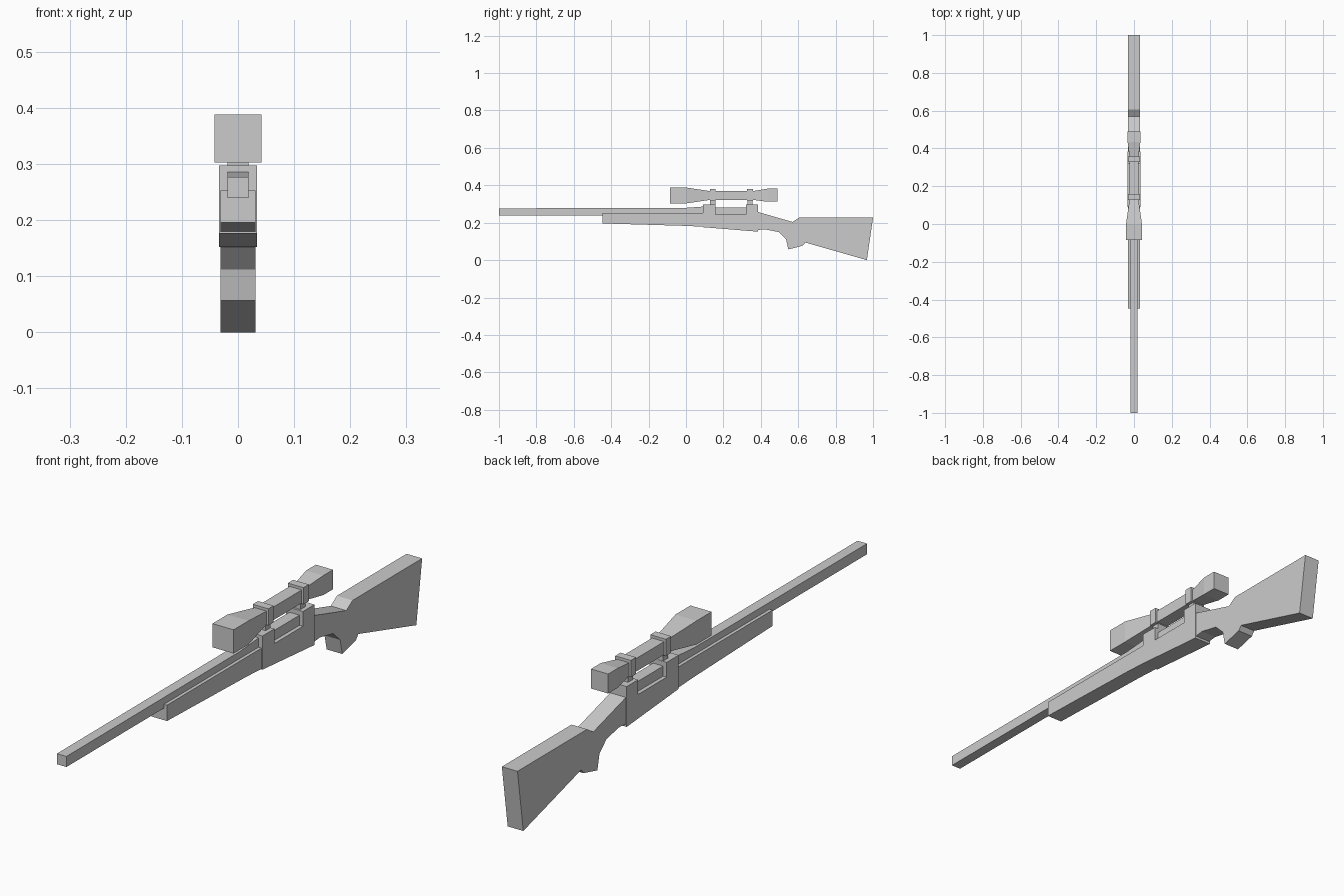
import bpy, bmesh


def skin(name, rings, caps=True):
    """Join equal-length rings of points into a closed solid."""
    bm = bmesh.new()
    loops = [[bm.verts.new(p) for p in ring] for ring in rings]
    n = len(loops[0])
    for a, b in zip(loops, loops[1:]):
        for i in range(n):
            j = (i + 1) % n
            bm.faces.new((a[i], a[j], b[j], b[i]))
    bm.faces.new(loops[0])
    bm.faces.new(loops[-1])
    bmesh.ops.recalc_face_normals(bm, faces=bm.faces)
    mesh = bpy.data.meshes.new(name)
    bm.to_mesh(mesh)
    bm.free()
    obj = bpy.data.objects.new(name, mesh)
    bpy.context.collection.objects.link(obj)
    return obj


def slab(name, profile, half):
    """Side profile of (y, z) points extruded across x."""
    return skin(name, [[(x, y, z) for y, z in profile] for x in (-half, half)])


def square_loft(name, sections):
    """Square tube along y from (y, half width, bottom, top) sections."""
    return skin(name, [[(-w, y, b), (w, y, b), (w, y, t), (-w, y, t)]
                       for y, w, b, t in sections])


# Barrel, running back through the receiver opening
square_loft("barrel", [(-1, 0.019, 0.239, 0.277), (-0.02, 0.019, 0.239, 0.278),
                       (0.09, 0.019, 0.239, 0.286)])
square_loft("bolt", [(0.09, 0.02, 0.235, 0.28), (0.38, 0.02, 0.235, 0.28)])

# Fore stock under the barrel
slab("fore_stock", [(-0.447, 0.253), (0.1, 0.253), (0.1, 0.178),
                    (0.0, 0.183), (-0.447, 0.196)], 0.031)

# Receiver with the open notch on top
slab("receiver", [(0.09, 0.297), (0.158, 0.297), (0.158, 0.244), (0.32, 0.244),
                  (0.32, 0.297), (0.385, 0.297), (0.385, 0.152), (0.09, 0.176)], 0.034)

# Wrist, grip and butt
slab("rear_stock", [(0.375, 0.257), (0.385, 0.257), (0.57, 0.204), (0.605, 0.227),
                    (1.0, 0.227), (0.967, 0.0), (0.638, 0.094), (0.625, 0.077),
                    (0.547, 0.057), (0.535, 0.112), (0.495, 0.15), (0.42, 0.165),
                    (0.375, 0.160)], 0.031)

# Scope body
square_loft("scope", [(-0.085, 0.042, 0.303, 0.388), (0.0, 0.042, 0.303, 0.388),
                      (0.128, 0.024, 0.322, 0.369), (0.358, 0.024, 0.322, 0.369),
                      (0.435, 0.034, 0.312, 0.382), (0.49, 0.034, 0.312, 0.382)])

# Scope rings and the posts that carry them
for label, y in (("front", 0.143), ("rear", 0.342)):
    square_loft(label + "_scope_ring", [(y - 0.015, 0.031, 0.319, 0.379),
                                        (y + 0.015, 0.031, 0.319, 0.379)])
    square_loft(label + "_scope_mount", [(y - 0.014, 0.019, 0.285, 0.325),
                                         (y + 0.014, 0.019, 0.285, 0.325)])
